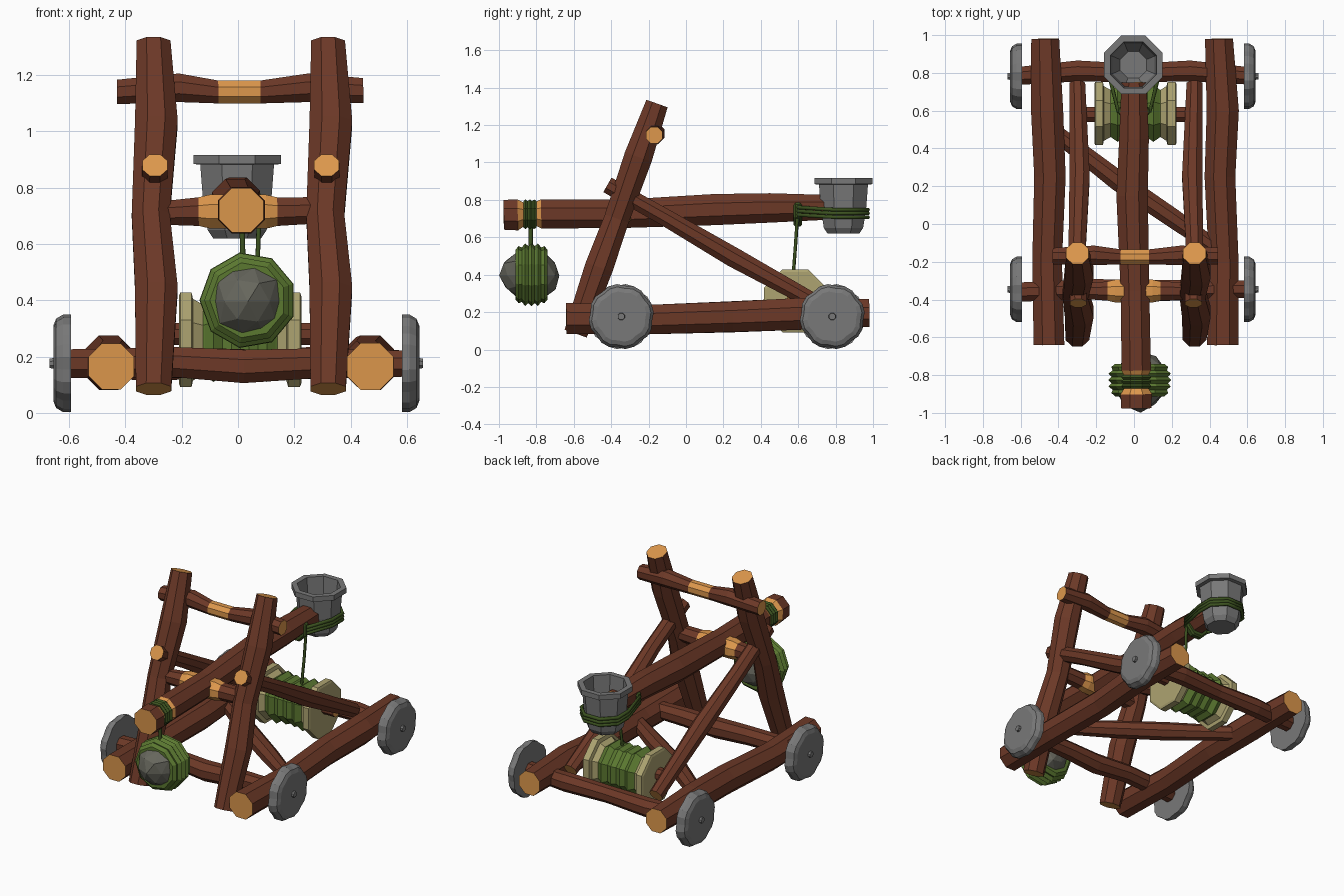
import bpy, bmesh, math, random
from mathutils import Vector

random.seed(4)
C8 = math.cos(math.pi / 8)


def material(name, rgb):
    m = bpy.data.materials.new(name)
    m.diffuse_color = (*rgb, 1)
    return m


BARK = material("bark brown", (0.15, 0.040, 0.020))
CUT = material("cut wood orange", (0.72, 0.31, 0.072))
IRON = material("iron grey", (0.19, 0.19, 0.19))
STONE = material("stone grey", (0.135, 0.135, 0.11))
GREEN = material("rope green", (0.105, 0.19, 0.030))
DARK = material("dark rope green", (0.045, 0.085, 0.014))
PALE = material("pale wood", (0.42, 0.37, 0.165))


def finish(name, bm, mats):
    bmesh.ops.recalc_face_normals(bm, faces=bm.faces)
    me = bpy.data.meshes.new(name)
    bm.to_mesh(me)
    bm.free()
    for m in mats:
        me.materials.append(m)
    ob = bpy.data.objects.new(name, me)
    bpy.context.collection.objects.link(ob)
    return ob


def loft(name, pts, radii, mats, bands=None, caps=(0, 0), sides=8, axis=None, notch=None):
    """Skin polygon rings placed along pts; bands gives the material slot per segment."""
    pts = [Vector(p) for p in pts]
    d = Vector(axis) if axis else (pts[-1] - pts[0]).normalized()
    ref = Vector((0, 1, 0)) if abs(d.z) > 0.8 else Vector((0, 0, 1))
    u = d.cross(ref).normalized()
    v = u.cross(d)
    bm = bmesh.new()
    rings = []
    for p, r in zip(pts, radii):
        ring = []
        for i in range(sides):
            a = 2 * math.pi * (i + 0.5) / sides
            k = 0.95 if notch and i % notch == 0 else 1
            ring.append(bm.verts.new(p + (u * math.cos(a) + v * math.sin(a)) * r * k))
        rings.append(ring)
    for s, (a, b) in enumerate(zip(rings, rings[1:])):
        for i in range(sides):
            j = (i + 1) % sides
            f = bm.faces.new((a[i], a[j], b[j], b[i]))
            f.material_index = bands[s] if bands else 0
    bm.faces.new(rings[0]).material_index = caps[0]
    bm.faces.new(rings[-1]).material_index = caps[1]
    return finish(name, bm, mats)


def log(name, pts, radii, bands=None):
    return loft(name, pts, radii, [BARK, CUT], bands, (1, 1))


def rope(name, pts, r, mat, cyclic=False):
    cu = bpy.data.curves.new(name, 'CURVE')
    cu.dimensions = '3D'
    cu.bevel_depth = r
    cu.bevel_resolution = 1
    cu.use_fill_caps = True
    sp = cu.splines.new('POLY')
    sp.points.add(len(pts) - 1)
    for q, p in zip(sp.points, pts):
        q.co = (*p, 1)
    sp.use_cyclic_u = cyclic
    cu.materials.append(mat)
    ob = bpy.data.objects.new(name, cu)
    bpy.context.collection.objects.link(ob)
    bpy.ops.object.select_all(action='DESELECT')
    ob.select_set(True)
    bpy.context.view_layer.objects.active = ob
    bpy.ops.object.convert(target='MESH')
    return ob


# Base rails
log("left_rail", [(-0.45, -0.64, 0.165), (-0.46, -0.2, 0.16), (-0.445, 0.25, 0.175),
                  (-0.46, 0.6, 0.19), (-0.47, 0.98, 0.195)], [0.088, 0.085, 0.09, 0.092, 0.08])
log("right_rail", [(0.47, -0.64, 0.165), (0.475, -0.2, 0.16), (0.455, 0.25, 0.175),
                   (0.47, 0.6, 0.19), (0.45, 0.98, 0.195)], [0.09, 0.085, 0.088, 0.092, 0.08])

# Leaning uprights and their diagonal struts
for side, s, o in (("left", -1, 0), ("right", 1, 0.02)):
    x = s * 0.3 + o
    log(side + "_upright",
        [(x, -0.59, 0.085), (x + 0.01, -0.465, 0.44), (x - 0.01, -0.37, 0.70),
         (x + 0.01, -0.255, 1.03), (x, -0.155, 1.315)], [0.068, 0.082, 0.073, 0.082, 0.065])
    log(side + "_strut",
        [(x - s * 0.005, -0.42, 0.88), (x, -0.1, 0.70), (x - s * 0.012, 0.25, 0.495),
         (x, 0.74, 0.225)], [0.048, 0.05, 0.058, 0.045])

# Cross members
log("top_crossbar", [(-0.43, -0.17, 1.14), (-0.21, -0.165, 1.155), (-0.07, -0.175, 1.14),
                     (0.08, -0.175, 1.14), (0.25, -0.165, 1.155), (0.445, -0.17, 1.145)],
    [0.047, 0.055, 0.044, 0.044, 0.055, 0.048], [0, 0, 1, 0, 0])
log("pivot_beam", [(-0.27, -0.355, 0.71), (-0.14, -0.355, 0.715), (-0.10, -0.355, 0.715),
                   (0.10, -0.355, 0.715), (0.14, -0.355, 0.715), (0.30, -0.355, 0.72)],
    [0.045, 0.055, 0.065, 0.065, 0.055, 0.05], [0, 1, 1, 1, 0])
log("front_axle", [(-0.6, -0.36, 0.175), (-0.22, -0.345, 0.18), (0.02, -0.355, 0.165),
                   (0.25, -0.35, 0.175), (0.6, -0.345, 0.175)], [0.055, 0.058, 0.064, 0.058, 0.05])
log("rear_axle", [(-0.6, 0.785, 0.175), (-0.3, 0.81, 0.17), (0.0, 0.80, 0.175),
                  (0.3, 0.81, 0.18), (0.6, 0.785, 0.175)], [0.052, 0.06, 0.053, 0.06, 0.05])
log("floor_brace", [(-0.45, 0.51, 0.17), (-0.08, 0.225, 0.175), (0.2, 0.035, 0.17),
                    (0.45, -0.14, 0.17)], [0.045, 0.058, 0.055, 0.045])

# Notched wheels with small hubs
for s, side in ((-1, "left"), (1, "right")):
    o = -0.006
    for y, end in ((-0.346, "front"), (0.782, "rear")):
        c = lambda x: (s * x + o, y, 0.176)
        loft(f"{end}_{side}_wheel", [c(0.588), c(0.615), c(0.64), c(0.65)],
             [0.175, 0.175, 0.16, 0.135], [IRON], sides=24, notch=3)
        loft(f"{end}_{side}_hub", [c(0.64), c(0.664)], [0.022, 0.018], [IRON])

# Throwing arm with a notched, debarked grip at the front
log("throwing_arm", [(0.012, -0.975, 0.72), (0.012, -0.90, 0.72), (0.012, -0.87, 0.722),
                     (0.012, -0.80, 0.725), (0.012, -0.775, 0.725), (0.005, -0.35, 0.725),
                     (-0.01, 0.15, 0.748), (0.0, 0.45, 0.757), (0.0, 0.75, 0.76)],
    [0.086, 0.09, 0.07, 0.07, 0.084, 0.082, 0.09, 0.085, 0.072], [0, 1, 1, 1, 0, 0, 0, 0])
loft("arm_rope_wrap", [(0.012, -0.87 + 0.0117 * i, 0.723) for i in range(7)],
     [0.076 + 0.01 * (i % 2) for i in range(7)], [DARK])

# Bucket: outer wall, rim, then hollow inside
cup = [(0.62, 0.085), (0.65, 0.105), (0.75, 0.121), (0.882, 0.131), (0.884, 0.155),
       (0.917, 0.155), (0.917, 0.122), (0.78, 0.112), (0.70, 0.07)]
loft("bucket", [(-0.003, 0.842, z) for z, r in cup], [r / C8 for z, r in cup], [IRON], axis=(0, 0, 1))

# Rope loops lashing the bucket to the arm
for i in range(3):
    z = 0.708 + 0.02 * i
    arc = [math.radians(-22.5 + 45 * k) for k in range(6)]
    pts = [(0.142 * math.cos(a), 0.842 + 0.142 * math.sin(a), z) for a in arc]
    pts = [(0.085, 0.60, z + 0.012)] + pts + [(-0.085, 0.60, z + 0.012)]
    rope(f"bucket_lashing_{i + 1}", pts, 0.011, DARK, True)
loft("lashing_knot", [(0, 0.575, 0.74), (0, 0.585, 0.74), (0, 0.61, 0.74), (0, 0.62, 0.74)],
     [0.08, 0.09, 0.09, 0.08], [DARK])
rope("winch_line", [(0.075, 0.595, 0.70), (0.07, 0.585, 0.55), (0.06, 0.572, 0.38)], 0.009, DARK)

# Winch drum: pale flanges, ridged green coil
drum = [(-0.21, 0.155, 0), (-0.205, 0.168, 0), (-0.165, 0.168, 0), (-0.16, 0.145, 0), (-0.125, 0.125, 1)]
for i in range(9):
    drum.append((-0.118 + 0.0315 * i, 0.15 if i in (1, 7) else 0.128 + 0.012 * (i % 2), 1))
drum += [(0.14, 0.125, 0), (0.172, 0.145, 0), (0.178, 0.168, 0), (0.22, 0.168, 0), (0.225, 0.155, 0)]
loft("winch_drum", [(x, 0.585, 0.26) for x, r, m in drum], [r / C8 for x, r, m in drum],
     [PALE, GREEN], [m for x, r, m in drum[:-1]])
log("winch_spindle", [(-0.30, 0.58, 0.28), (0.31, 0.58, 0.28)], [0.042, 0.042])

# Hanging counterweight: faceted boulder in a ridged rope wrap
bm = bmesh.new()
bmesh.ops.create_icosphere(bm, subdivisions=2, radius=1)
bmesh.ops.dissolve_limit(bm, angle_limit=0.01, verts=bm.verts, edges=bm.edges)
for v in bm.verts:
    k = random.uniform(0.9, 1.02)
    v.co = Vector((0.035 + v.co.x * 0.145 * k, -0.83 + v.co.y * 0.168 * k, 0.395 + v.co.z * 0.145 * k))
finish("counterweight_stone", bm, [STONE])
wrap = [0.135, 0.155, 0.148, 0.17, 0.155, 0.172, 0.155, 0.17, 0.148, 0.155, 0.135]
loft("counterweight_wrap", [(0.035, -0.912 + 0.0172 * i, 0.4) for i in range(11)], wrap,
     [GREEN], sides=9)
rope("counterweight_rope", [(0.015, -0.83, 0.68), (0.017, -0.83, 0.52)], 0.011, DARK)
